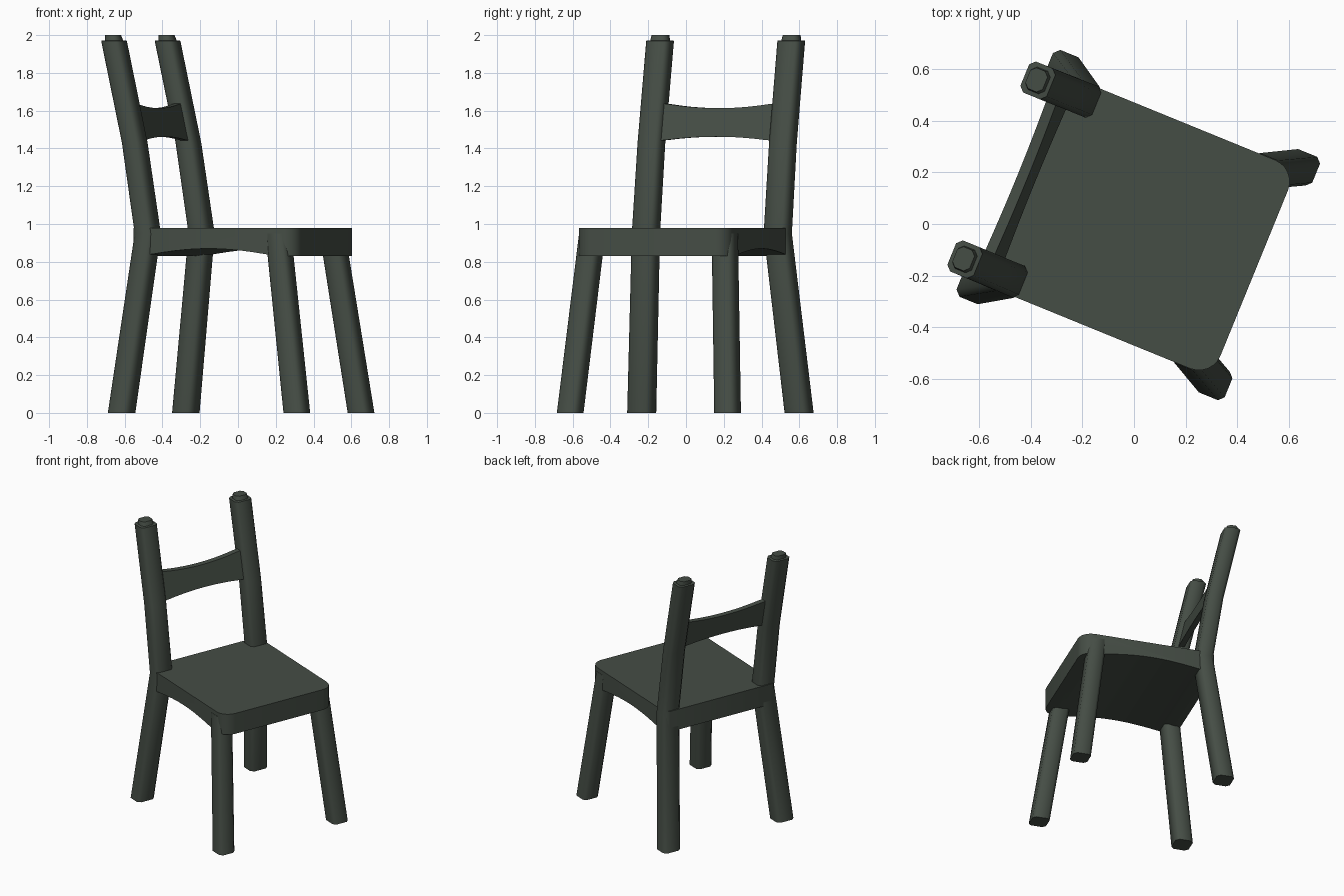
import bpy, bmesh, math
from mathutils import Matrix

if "Cube" in bpy.data.objects:
    bpy.data.objects.remove(bpy.data.objects["Cube"])

# The chair is modelled facing +x, then turned as a whole
TURN = Matrix.Rotation(math.radians(-22.2), 4, 'Z')

paint = bpy.data.materials.new("dark_green_paint")
paint.diffuse_color = (0.06, 0.075, 0.06, 1)
paint.use_nodes = True
paint.node_tree.nodes["Principled BSDF"].inputs["Base Color"].default_value = paint.diffuse_color


def finish(name, bm, angle):
    bmesh.ops.recalc_face_normals(bm, faces=bm.faces)
    bm.transform(TURN)
    mesh = bpy.data.meshes.new(name)
    bm.to_mesh(mesh)
    bm.free()
    mesh.materials.append(paint)
    obj = bpy.data.objects.new(name, mesh)
    bpy.context.collection.objects.link(obj)
    bpy.ops.object.select_all(action='DESELECT')
    obj.select_set(True)
    bpy.context.view_layer.objects.active = obj
    bpy.ops.object.shade_smooth_by_angle(angle=math.radians(angle))


def section(x, y, z, wx, wy, c):
    """Rectangle with chamfered corners."""
    a, b = wx / 2, wy / 2
    pts = [(a, b - c), (a - c, b), (c - a, b), (-a, b - c),
           (-a, c - b), (c - a, -b), (a - c, -b), (a, c - b)]
    return [(x + p, y + q, z) for p, q in pts]


def loft(name, sections, side, angle=50):
    """Skin a stack of sections; side mirrors it left or right."""
    bm = bmesh.new()
    rings = [[bm.verts.new((x, y * side, z)) for x, y, z in section(*s)]
             for s in sections]
    for lo, hi in zip(rings, rings[1:]):
        for i in range(8):
            j = (i + 1) % 8
            bm.faces.new((lo[i], lo[j], hi[j], hi[i]))
    bm.faces.new(rings[0])
    bm.faces.new(rings[-1])
    finish(name, bm, angle)


def extrude(bm, points, vec):
    face = bm.faces.new([bm.verts.new(p) for p in points])
    new = bmesh.ops.extrude_face_region(bm, geom=[face])["geom"]
    bmesh.ops.translate(bm, vec=vec,
                        verts=[g for g in new if isinstance(g, bmesh.types.BMVert)])


# Legs and back posts
for side, label in ((1, "left"), (-1, "right")):
    loft("front_leg_" + label, [
        (0.52, 0.45, 0, 0.12, 0.12, 0.02),
        (0.385, 0.379, 0.95, 0.115, 0.12, 0.02)], side)
    loft("back_leg_and_post_" + label, [
        (-0.482, 0.45, 0, 0.12, 0.135, 0.022),
        (-0.362, 0.377, 0.95, 0.112, 0.132, 0.02),
        (-0.437, 0.376, 1.43, 0.11, 0.13, 0.02),
        (-0.556, 0.375, 1.97, 0.11, 0.13, 0.02),
        (-0.556, 0.375, 1.972, 0.08, 0.095, 0.018),
        (-0.562, 0.375, 2.0, 0.072, 0.087, 0.018)], side)

# Seat with arched underside and rounded corners
HALF, FRONT, BACK = 0.437, 0.504, -0.43
N = 12
arch = [(0.40 - 0.78 * i / N, 0.83 + 0.04 * math.sin(math.pi * i / N))
        for i in range(N + 1)]
profile = [(BACK, 0.98), (FRONT, 0.98), (FRONT, 0.83)] + arch + [(BACK, 0.83)]
bm = bmesh.new()
extrude(bm, [(x, -HALF, z) for x, z in profile], (0, 2 * HALF, 0))
for x0, radius, segs in ((FRONT, 0.09, 6), (BACK, 0.035, 3)):
    edges = [e for e in bm.edges
             if all(abs(v.co.x - x0) < 1e-4 for v in e.verts)
             and abs(e.verts[0].co.z - e.verts[1].co.z) > 0.1]
    bmesh.ops.bevel(bm, geom=edges, offset=radius, segments=segs,
                    profile=0.5, affect='EDGES')
finish("seat", bm, 32)

# Back rail, waisted in the middle and leaning with the posts
M = 12
ys = [-0.34 + 0.68 * i / M for i in range(M + 1)]


def lean(y, z):
    return (-0.41 - 0.22 * (z - 1.43), y, z)


def flare(y):
    return min(1, (y / 0.32) ** 2)


top = [lean(y, 1.613 + 0.027 * flare(y)) for y in ys]
bottom = [lean(y, 1.462 - 0.022 * flare(y)) for y in reversed(ys)]
bm = bmesh.new()
extrude(bm, top + bottom, (-0.04, 0, 0))
finish("back_rail", bm, 30)
